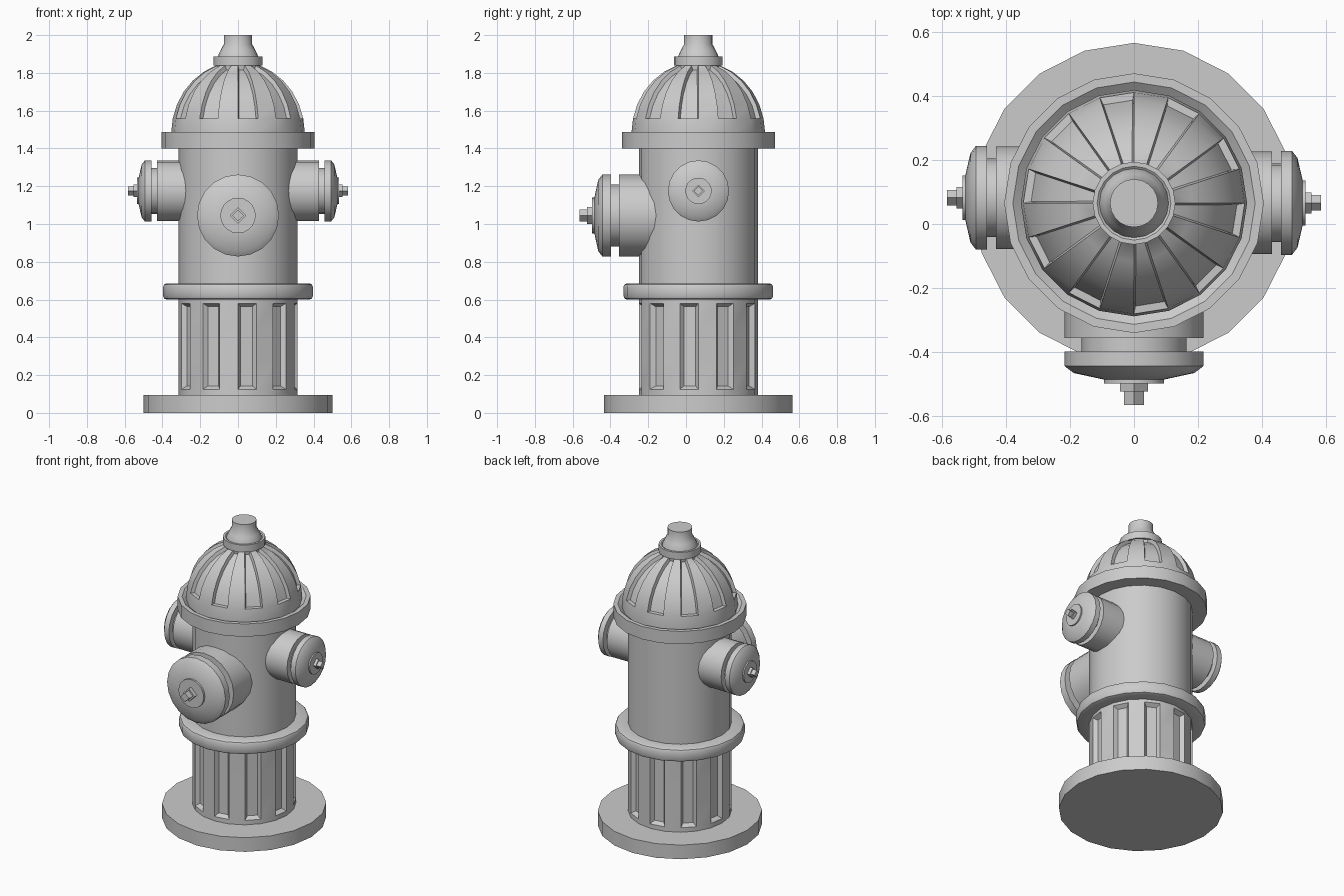
import bpy, bmesh, math
from mathutils import Matrix

if "Cube" in bpy.data.objects:
    bpy.data.objects.remove(bpy.data.objects["Cube"])

CY = 0.065      # body axis position in y
SIDES = 20


def lathe(name, profile, loc=(0, CY, 0), rot=None, sides=SIDES, flute=None):
    """Revolve (radius, height) points; flute = (first strip, last strip, inset, depth)."""
    bm = bmesh.new()
    rings = []
    for r, z in profile:
        ring = []
        for j in range(sides):
            a = -math.pi / 2 + 2 * math.pi * j / sides
            ring.append(bm.verts.new((r * math.cos(a), r * math.sin(a), z)))
        rings.append(ring)
    strips = []
    for lo, hi in zip(rings, rings[1:]):
        strips.append([bm.faces.new((lo[j], lo[(j + 1) % sides],
                                     hi[(j + 1) % sides], hi[j]))
                       for j in range(sides)])
    bm.faces.new(rings[0][::-1])
    bm.faces.new(rings[-1])
    bm.normal_update()
    if flute:
        first, last, inset, depth = flute
        for j in range(0, sides, 2):
            column = [strips[s][j] for s in range(first, last + 1)]
            bmesh.ops.inset_region(bm, faces=column, thickness=inset,
                                   depth=-depth, use_even_offset=True)
    mesh = bpy.data.meshes.new(name)
    bm.to_mesh(mesh)
    bm.free()
    ob = bpy.data.objects.new(name, mesh)
    bpy.context.collection.objects.link(ob)
    ob.matrix_world = Matrix.Translation(loc) @ (rot or Matrix())
    bpy.ops.object.select_all(action='DESELECT')
    bpy.context.view_layer.objects.active = ob
    ob.select_set(True)
    bpy.ops.object.shade_smooth_by_angle(angle=math.radians(35))
    return ob


# Base plate and fluted lower barrel
lathe("base_plate", [(0.5, 0), (0.5, 0.095)])
lathe("lower_barrel", [(0.315, 0.08), (0.315, 0.125), (0.315, 0.27),
                       (0.315, 0.43), (0.315, 0.58), (0.315, 0.62)],
      flute=(1, 3, 0.018, 0.025))

# Rounded middle ring and plain upper barrel
lathe("middle_ring", [(0.30, 0.6), (0.378, 0.6), (0.39, 0.605), (0.396, 0.618),
                      (0.396, 0.668), (0.39, 0.68), (0.378, 0.686), (0.30, 0.686)])
lathe("upper_barrel", [(0.315, 0.65), (0.315, 1.42)])

# Flange with a shallow channel around the dome
lathe("top_flange", [(0.30, 1.4), (0.405, 1.4), (0.405, 1.486),
                     (0.378, 1.486), (0.352, 1.465), (0.30, 1.465)])

# Fluted dome
dome = [(0.353, 1.455), (0.353, 1.49)]
for k in range(1, 7):
    a = math.radians(11.8 * k)
    dome.append((0.353 * math.cos(a), 1.48 + 0.38 * math.sin(a)))
dome.append((0.11, 1.85))
lathe("dome", dome, flute=(2, 6, 0.008, 0.022))

# Collar and flared neck
lathe("dome_collar", [(0.10, 1.84), (0.129, 1.84), (0.129, 1.888),
                      (0.115, 1.888), (0.105, 1.88)])
lathe("top_neck", [(0.11, 1.87), (0.107, 1.888), (0.092, 1.92),
                   (0.075, 1.952), (0.075, 2.0)])


def outlet(name, loc, rot, stub, cap, disc, nut, tip):
    """Capped outlet pointing along the rotated local z axis."""
    lathe(name + "_outlet", stub, loc, rot)
    lathe(name + "_cap", cap, loc, rot)
    lathe(name + "_disc", disc, loc, rot)
    lathe(name + "_nut", nut, loc, rot, sides=4)
    lathe(name + "_nut_tip", tip, loc, rot, sides=4)


# Large front outlet, lengths measured from y = 0
outlet("front", (0, 0, 1.045), Matrix.Rotation(math.pi / 2, 4, 'X'),
       [(0.217, 0.05), (0.217, 0.356), (0.164, 0.356), (0.164, 0.41)],
       [(0.15, 0.397), (0.217, 0.397), (0.217, 0.443), (0.188, 0.465), (0.095, 0.485)],
       [(0.094, 0.47), (0.094, 0.498)],
       [(0.044, 0.48), (0.044, 0.523)],
       [(0.031, 0.50), (0.031, 0.565)])

# Smaller side outlets, the left one set slightly further back
for name, s, y in (("right", 1, 0.066), ("left", -1, 0.082)):
    outlet(name, (0, y, 1.175), Matrix.Rotation(s * math.pi / 2, 4, 'Y'),
           [(0.16, 0.2), (0.16, 0.43), (0.122, 0.43), (0.122, 0.47)],
           [(0.11, 0.458), (0.162, 0.458), (0.162, 0.493), (0.14, 0.51), (0.071, 0.526)],
           [(0.07, 0.51), (0.07, 0.535)],
           [(0.033, 0.52), (0.033, 0.554)],
           [(0.024, 0.54), (0.024, 0.583)])
